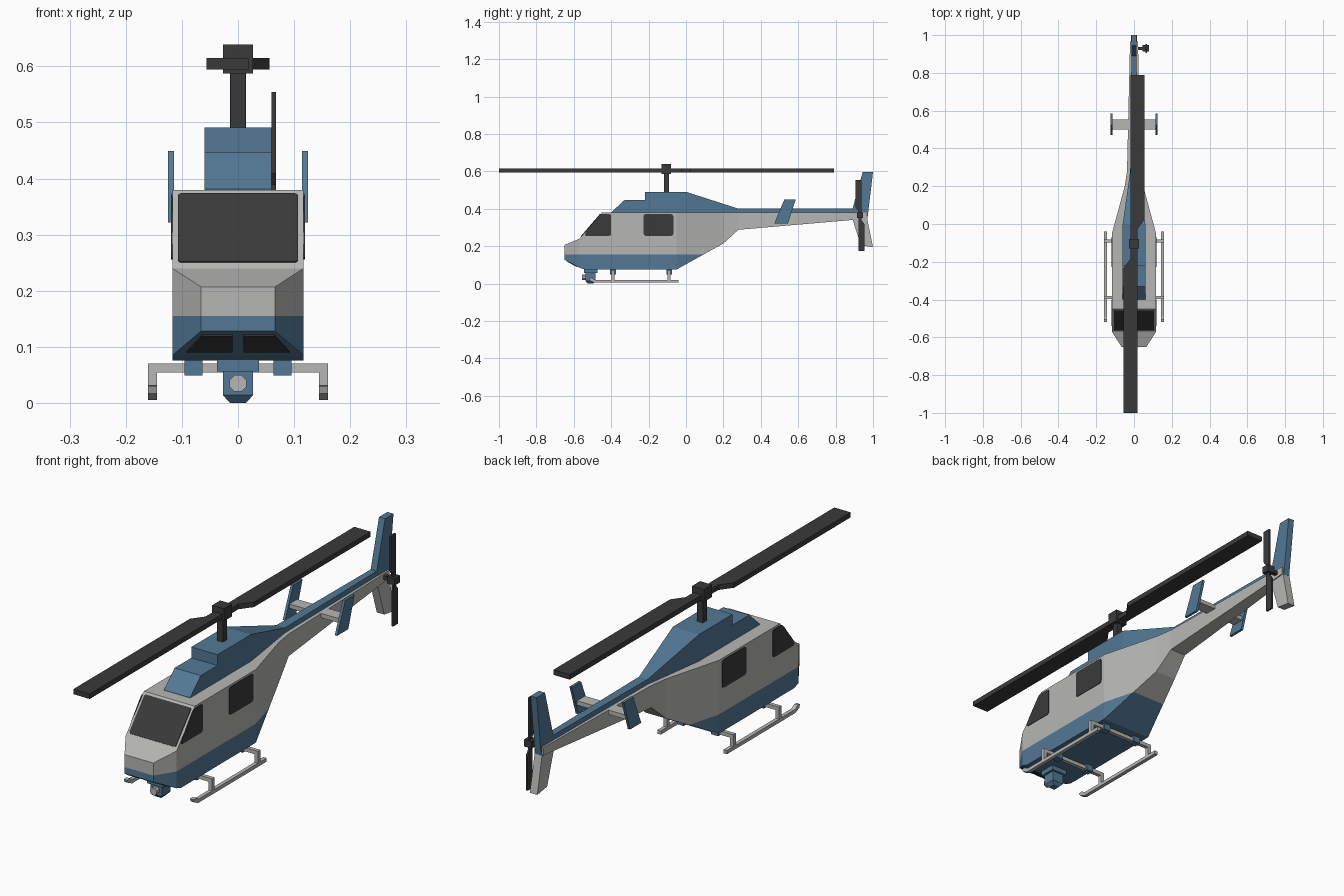
import bpy, bmesh, math
from mathutils import Vector

if "Cube" in bpy.data.objects:
    bpy.data.objects.remove(bpy.data.objects["Cube"])


def material(name, rgb):
    m = bpy.data.materials.new(name)
    m.diffuse_color = (*rgb, 1)
    m.use_nodes = True
    m.node_tree.nodes["Principled BSDF"].inputs["Base Color"].default_value = m.diffuse_color
    return m


GREY = material("light_grey", (0.47, 0.47, 0.46))
BLUE = material("steel_blue", (0.085, 0.19, 0.30))
DARK = material("charcoal", (0.042, 0.042, 0.042))


def finish(name, bm, *mats):
    bmesh.ops.recalc_face_normals(bm, faces=bm.faces)
    me = bpy.data.meshes.new(name)
    bm.to_mesh(me)
    bm.free()
    for m in mats:
        me.materials.append(m)
    ob = bpy.data.objects.new(name, me)
    bpy.context.collection.objects.link(ob)
    return ob


def slab(name, pts, extrude, mat, rounding=0):
    """Flat outline, optionally with rounded corners, extruded along a vector."""
    bm = bmesh.new()
    bm.faces.new([bm.verts.new(p) for p in pts])
    if rounding:
        bmesh.ops.bevel(bm, geom=bm.verts[:], offset=rounding, segments=2,
                        profile=0.5, affect='VERTICES')
    r = bmesh.ops.extrude_face_region(bm, geom=bm.faces[:])
    vs = [g for g in r["geom"] if isinstance(g, bmesh.types.BMVert)]
    bmesh.ops.translate(bm, verts=vs, vec=Vector(extrude))
    return finish(name, bm, mat)


def box(name, x, y, z, mat):
    pts = [(x[0], y[0], z[0]), (x[1], y[0], z[0]), (x[1], y[1], z[0]), (x[0], y[1], z[0])]
    return slab(name, pts, (0, 0, z[1] - z[0]), mat)


def profile(name, x, yz, mat):
    return slab(name, [(x[0], y, z) for y, z in yz], (x[1] - x[0], 0, 0), mat)


def loft(name, stations, mat, split=None, low_mat=None):
    """Rectangular sections (y, half width, bottom, top) joined along y."""
    bm = bmesh.new()
    rings = [[bm.verts.new(p) for p in ((-w, y, b), (w, y, b), (w, y, t), (-w, y, t))]
             for y, w, b, t in stations]
    for a, b in zip(rings, rings[1:]):
        for i in range(4):
            j = (i + 1) % 4
            bm.faces.new((a[i], a[j], b[j], b[i]))
    bm.faces.new(rings[0])
    bm.faces.new(rings[-1])
    if split is None:
        return finish(name, bm, mat)
    bmesh.ops.bisect_plane(bm, geom=bm.verts[:] + bm.edges[:] + bm.faces[:],
                           plane_co=(0, 0, split), plane_no=(0, 0, 1))
    for f in bm.faces:
        f.material_index = int(f.calc_center_median().z < split)
    return finish(name, bm, mat, low_mat)


# Fuselage and tail boom, blue below the belly line
loft("fuselage", [
    (-0.65, 0.066, 0.128, 0.207), (-0.57, 0.117, 0.085, 0.24),
    (-0.54, 0.117, 0.076, 0.275), (-0.45, 0.117, 0.076, 0.38),
    (-0.05, 0.117, 0.076, 0.38), (0.20, 0.049, 0.215, 0.38),
    (0.28, 0.037, 0.288, 0.38), (0.965, 0.021, 0.347, 0.38)],
    GREY, 0.155, BLUE)

# Engine cowling and boom ridge
loft("front_cowling", [(-0.40, 0.06, 0.375, 0.381), (-0.33, 0.06, 0.375, 0.446),
                       (-0.22, 0.06, 0.375, 0.446)], BLUE)
loft("engine_cowling", [(-0.22, 0.06, 0.375, 0.491), (0.0, 0.06, 0.375, 0.491),
                        (0.28, 0.02, 0.375, 0.401), (0.96, 0.013, 0.375, 0.401)], BLUE)

# Windscreen on the sloped front
slope = lambda z: -0.57 + (z - 0.24) * 0.857
slab("windscreen", [(x, slope(z), z) for x, z in
                    ((-0.107, 0.25), (0.107, 0.25), (0.107, 0.372), (-0.107, 0.372))],
     (0, -0.0023, 0.002), DARK, 0.006)

# Side windows and chin windows
for side, s in (("right", 1), ("left", -1)):
    x = (s * 0.116, s * 0.1195)
    for nm, yz in (
            ("front", ((-0.545, 0.256), (-0.53, 0.285), (-0.462, 0.372),
                       (-0.40, 0.372), (-0.40, 0.256))),
            ("rear", ((-0.227, 0.256), (-0.227, 0.372), (-0.068, 0.372), (-0.068, 0.256)))):
        slab(f"{side}_{nm}_window", [(x[0], y, z) for y, z in yz],
             (x[1] - x[0], 0, 0), DARK, 0.011)
    slab(f"{side}_chin_window", [(s * 0.01, -0.639, 0.122), (s * 0.064, -0.639, 0.122),
                                 (s * 0.092, -0.583, 0.092), (s * 0.01, -0.583, 0.092)],
         (0, -0.0012, -0.0023), DARK)

# Main rotor: mast, hub and two opposed blades
box("rotor_mast", (-0.013, 0.013), (-0.118, -0.092), (0.48, 0.60), DARK)
box("rotor_hub", (-0.027, 0.027), (-0.131, -0.079), (0.587, 0.639), DARK)
MAIN = ((-0.019, 0), (0.019, 0), (0.019, 0.08), (0.056, 0.13), (0.056, 0.895), (-0.019, 0.895))
for nm, s in (("rear", 1), ("front", -1)):
    slab(f"{nm}_main_blade", [(s * u, -0.105 + s * v, 0.594) for u, v in MAIN],
         (0, 0, 0.021), DARK)

# Tail fins
profile("upper_fin", (-0.014, 0.014),
        ((0.885, 0.385), (0.893, 0.41), (0.945, 0.598), (1.0, 0.598), (0.97, 0.347)), BLUE)
profile("lower_fin", (-0.017, 0.017),
        ((0.885, 0.36), (0.935, 0.205), (1.0, 0.195), (0.966, 0.36)), GREY)

# Tail rotor
box("tail_rotor_shaft", (0.0, 0.05), (0.922, 0.938), (0.357, 0.373), DARK)
box("tail_rotor_hub", (0.046, 0.08), (0.913, 0.947), (0.35, 0.38), DARK)
TAIL = ((-0.009, 0), (0.009, 0), (0.009, 0.19), (-0.024, 0.19), (-0.024, 0.045), (-0.009, 0.025))
for nm, s in (("upper", 1), ("lower", -1)):
    profile(f"{nm}_tail_blade", (0.06, 0.068),
            [(0.93 + s * u, 0.364 + s * v) for u, v in TAIL], DARK)

# Stabiliser with slanted end plates
box("stabiliser", (-0.117, 0.117), (0.50, 0.552), (0.362, 0.380), GREY)
for side, s in (("right", 1), ("left", -1)):
    profile(f"{side}_end_plate", (s * 0.114, s * 0.125),
            ((0.472, 0.322), (0.545, 0.322), (0.586, 0.449), (0.525, 0.449)), BLUE)

# Landing gear: cross bars, legs, mounts and skids with raised tips
for nm, y in (("front", -0.39), ("rear", -0.09)):
    box(f"{nm}_cross_bar", (-0.16, 0.16), (y - 0.008, y + 0.008), (0.054, 0.070), GREY)
    for side, s in (("right", 1), ("left", -1)):
        box(f"{side}_{nm}_leg", (s * 0.144, s * 0.16), (y - 0.008, y + 0.008),
            (0.012, 0.056), GREY)
        box(f"{side}_{nm}_mount", (s * 0.063, s * 0.095), (y - 0.015, y + 0.015),
            (0.049, 0.08), BLUE)
for side, s in (("right", 1), ("left", -1)):
    profile(f"{side}_skid", (s * 0.144, s * 0.16),
            ((-0.04, 0.005), (-0.49, 0.005), (-0.515, 0.017), (-0.52, 0.03),
             (-0.505, 0.032), (-0.486, 0.02), (-0.04, 0.02)), GREY)

# Camera turret under the nose with an octagonal lens
box("turret_mount", (-0.037, 0.037), (-0.545, -0.474), (0.056, 0.084), BLUE)
slab("turret_body", [(x, y, 0.014) for x, y in
                     ((-0.027, -0.537), (0.027, -0.537), (0.027, -0.483), (-0.027, -0.483))],
     (0, 0, 0.044), BLUE)
bm = bmesh.new()
bmesh.ops.create_cone(bm, cap_ends=True, segments=4, radius1=0.014 * math.sqrt(2),
                      radius2=0.027 * math.sqrt(2), depth=0.014)
for v in bm.verts:
    c, d = math.cos(math.pi / 4), math.sin(math.pi / 4)
    v.co = Vector((v.co.x * c - v.co.y * d, v.co.x * d + v.co.y * c - 0.51, v.co.z + 0.007))
finish("turret_base", bm, BLUE)
slab("turret_lens", [(0.016 * math.cos((i + 0.5) * math.pi / 4), -0.556,
                      0.035 + 0.016 * math.sin((i + 0.5) * math.pi / 4)) for i in range(8)],
     (0, 0.03, 0), GREY)
